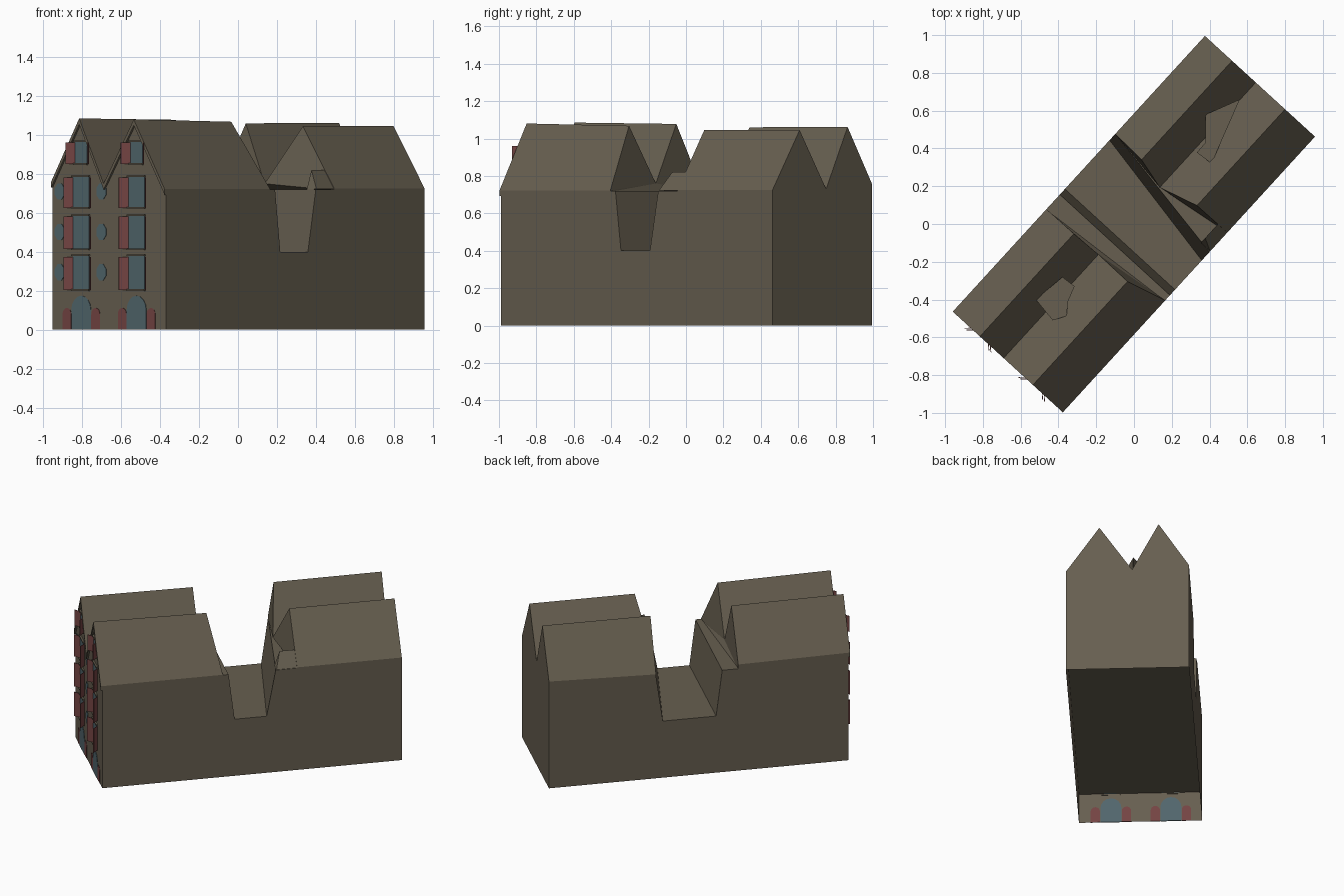
import bpy, bmesh, math
from mathutils import Matrix

if "Cube" in bpy.data.objects:
    bpy.data.objects.remove(bpy.data.objects["Cube"])

# Local frame: x runs along the facade, y runs along the depth of the block
TURN = Matrix.Rotation(math.radians(-42.45), 4, 'Z')
FACE = -0.978          # y of the street facade
RAKE = -0.99           # y of the roof edge over the facade
BACK = 0.988
HALF = 0.395           # half width of the block
FLOOR = 0.21           # underside of the first floor; the ground floor is hollow


def material(name, rgb):
    m = bpy.data.materials.new(name)
    m.diffuse_color = (*rgb, 1)
    m.use_nodes = True
    m.node_tree.nodes["Principled BSDF"].inputs["Base Color"].default_value = m.diffuse_color
    return m


STONE = material("brown_stone", (0.135, 0.114, 0.080))
RED = material("dull_red", (0.175, 0.058, 0.056))
BLUE = material("blue_glass", (0.083, 0.132, 0.150))


def finish(name, bm, mat):
    bmesh.ops.recalc_face_normals(bm, faces=bm.faces)
    mesh = bpy.data.meshes.new(name)
    bm.to_mesh(mesh)
    bm.free()
    mesh.materials.append(mat)
    ob = bpy.data.objects.new(name, mesh)
    ob.matrix_world = TURN
    bpy.context.collection.objects.link(ob)
    return ob


def loft(name, a, b, mat, caps=True):
    """Solid (or open tube) between two matching outlines of 3D points."""
    bm = bmesh.new()
    va = [bm.verts.new(p) for p in a]
    vb = [bm.verts.new(p) for p in b]
    if caps:
        bm.faces.new(va)
        bm.faces.new(vb[::-1])
    for i in range(len(a)):
        j = (i + 1) % len(a)
        bm.faces.new((va[j], va[i], vb[i], vb[j]))
    bm.normal_update()
    bmesh.ops.triangulate(bm, faces=[f for f in bm.faces if len(f.verts) > 4])
    return finish(name, bm, mat)


def plate(name, outline, mat, depth=0.003):
    """Thin panel through the facade from an (x, z) outline."""
    return loft(name, [(x, FACE - depth, z) for x, z in outline],
                [(x, FACE + 0.003, z) for x, z in outline], mat)


def arch(cx, half, height, steps=8):
    spring = height - half * 1.1
    pts = [(cx - half, 0.0), (cx + half, 0.0)]
    for i in range(steps + 1):
        t = math.pi * i / steps
        pts.append((cx + half * math.cos(t), spring + half * 1.1 * math.sin(t)))
    return pts


def rect(x0, x1, z0, z1):
    return [(x0, z0), (x1, z0), (x1, z1), (x0, z1)]


# Main body, with a court cut down into the middle; its back edge runs askew
def body_outline(x, low, high):
    yz = [(FACE, FLOOR), (BACK, FLOOR), (BACK, 0.72), (high, 0.72), (low, 0.40),
          (-0.11, 0.40), (-0.15, 0.72), (FACE, 0.72)]
    return [(x, y, z) for y, z in yz]


loft("body", body_outline(-HALF, 0.24, 0.285), body_outline(HALF, 0.10, 0.16), STONE)

# Hollow ground floor walls
plan = [(-HALF, FACE), (HALF, FACE), (HALF, BACK), (-HALF, BACK)]
loft("ground_floor_walls", [(x, y, 0) for x, y in plan],
     [(x, y, FLOOR) for x, y in plan], STONE, caps=False)

# Twin-ridged roofs: eave, ridge, valley, ridge, eave
XS = (-HALF, -0.20, -0.03, 0.18, HALF)
FRONT_Z = (0.76, 1.085, 0.75, 1.08, 0.722)


def roof(name, y0, z0, y1, z1):
    def outline(ys, zs):
        top = [(x, y, z) for x, y, z in zip(XS, ys, zs)]
        return [(-HALF, ys[0], 0.715), *top, (HALF, ys[-1], 0.715)]
    return loft(name, outline(y0, z0), outline(y1, z1), STONE)


roof("front_roof", [FACE] * 5, FRONT_Z,
     (-0.255, -0.253, -0.246, -0.248, -0.187), (0.75, 1.078, 0.76, 1.068, 0.722))
roof("back_roof", (0.285, 0.278, 0.235, 0.297, 0.30), (0.735, 1.06, 0.75, 1.045, 0.725),
     [BACK] * 5, (0.755, 1.062, 0.73, 1.045, 0.725))

# Roof edge overhanging the facade
edge = list(zip(XS, FRONT_Z))
edge += [(x, z - 0.03) for x, z in edge[::-1]]
loft("roof_edge", [(x, RAKE, z) for x, z in edge], [(x, FACE, z) for x, z in edge], STONE)

# Piece of roof left standing beside the court
tri = [(0.328, 0.72), (0.328, 0.82), (HALF, 0.722)]
loft("eave_remnant", [(x, 0.20 if z > 0.8 else 0.165, z) for x, z in tri],
     [(x, 0.31, z) for x, z in tri], STONE)


# Raised fills in the roof valleys
def valley_fill(name, outline, z):
    loft(name, [(x, y, z) for x, y in outline], [(x, y, 0.72) for x, y in outline], STONE)


valley_fill("front_valley_fill", [(-0.114, -0.646), (-0.09, -0.463), (-0.01, -0.455),
                                  (0.02, -0.54), (0.065, -0.60), (0.027, -0.667)], 0.90)
valley_fill("back_valley_fill", [(-0.111, 0.684), (-0.032, 0.865), (0.087, 0.513),
                                 (-0.01, 0.504), (-0.012, 0.573)], 0.89)


# One window with glass, sill, lintel and two half-open shutters
def shuttered_window(name, cx, half, z0, z1):
    plate(name + "_glass", rect(cx - half, cx + half, z0, z1), BLUE)
    for part, z in (("sill", z0 - 0.008), ("lintel", z1)):
        plate(f"{name}_{part}", rect(cx - half - 0.005, cx + half + 0.005, z, z + 0.008),
              STONE, 0.012)
    for side in (-1, 1):
        hinge, tip = cx + side * half, cx + side * (half + 0.036)
        foot = [(hinge, FACE), (tip, FACE - 0.036),
                (tip + side * 0.004, FACE - 0.033), (hinge + side * 0.005, FACE)]
        loft(f"{name}_shutter", [(x, y, z0 - 0.004) for x, y in foot],
             [(x, y, z1 - 0.004) for x, y in foot], RED)


FLOORS = ((0.208, 0.378), (0.418, 0.585), (0.63, 0.785))
for bay, cx in (("left", -0.195), ("right", 0.190)):
    for i, (z0, z1) in enumerate(FLOORS):
        shuttered_window(f"{bay}_window_{i + 1}", cx, 0.056, z0, z1)
    shuttered_window(f"{bay}_attic_window", cx, 0.042, 0.855, 0.965)
    # Arched entrance flanked by two small red doors
    plate(f"{bay}_entrance", arch(cx, 0.068, 0.175), BLUE)
    for side in (-1, 1):
        plate(f"{bay}_side_door", arch(cx + side * 0.100, 0.030, 0.112), RED, 0.002)

# Small eight-sided windows between and beside the bays
for i, z in enumerate((0.295, 0.502, 0.71)):
    for label, cx in (("middle", -0.055), ("outer", -0.345)):
        plate(f"{label}_small_window_{i + 1}",
              [(cx + 0.036 * math.cos(math.pi * (k + 0.5) / 4),
                z + 0.045 * math.sin(math.pi * (k + 0.5) / 4)) for k in range(8)], BLUE)
